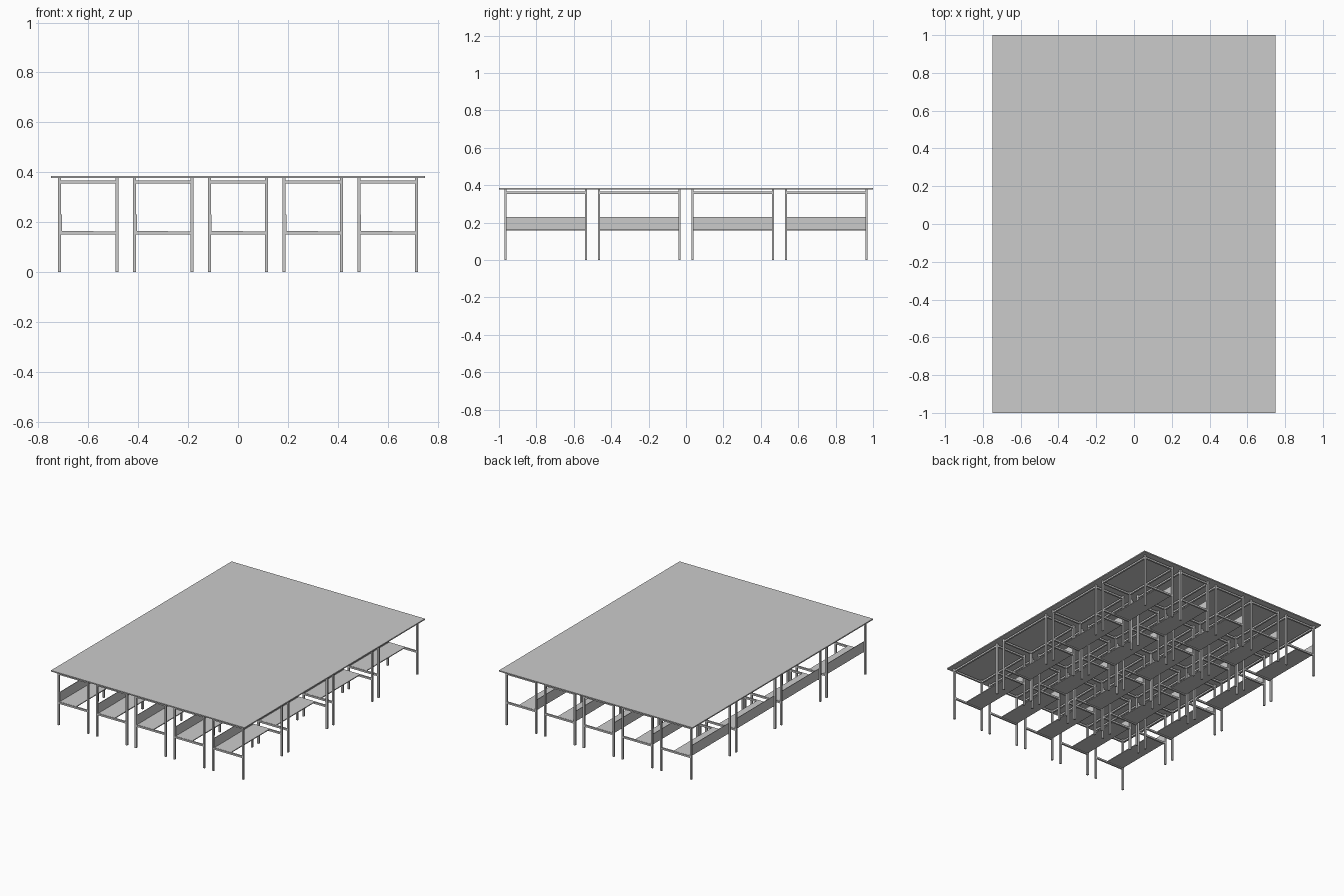
import bpy, bmesh
from mathutils import Vector

if "Cube" in bpy.data.objects:
    bpy.data.objects.remove(bpy.data.objects["Cube"])


def boxes(name, specs):
    """One mesh made of axis-aligned boxes given as (lower corner, upper corner)."""
    bm = bmesh.new()
    for lo, hi in specs:
        lo, hi = Vector(lo), Vector(hi)
        made = bmesh.ops.create_cube(bm, size=1)["verts"]
        for v in made:
            v.co = Vector(((lo[i] + hi[i]) / 2 + v.co[i] * (hi[i] - lo[i])) for i in range(3))
    mesh = bpy.data.meshes.new(name)
    bm.to_mesh(mesh)
    bm.free()
    return mesh


CX, CY = 0.30, 0.50      # desk size
LX, LY = 0.115, 0.215    # leg centres
T = 0.006                # half tube thickness
TOP = 0.385
UNDER = 0.377

# desk top
top = boxes("desk_top", [((-CX / 2, -CY / 2, UNDER), (CX / 2, CY / 2, TOP))])

# four square legs
legs = boxes("legs", [((x - T, y - T, 0), (x + T, y + T, UNDER))
                      for x in (-LX, LX) for y in (-LY, LY)])

# upper rails on all sides, lower rails at the two ends
rails = []
for s in (-1, 1):
    y, x = s * LY, s * LX
    for z0, z1 in ((0.354, 0.366), (0.151, 0.163)):
        rails.append(((-LX + T, y - T, z0), (LX - T, y + T, z1)))
    rails.append(((x - T, -LY + T, 0.354), (x + T, LY - T, 0.366)))
frame = boxes("rails", rails)

# book shelf with upright back panel
shelf = boxes("shelf", [((-LX + T, -LY, 0.158), (0.02, LY, 0.164))])
panel = boxes("shelf_back", [((-LX + T - 0.001, -LY, 0.158), (-LX + T + 0.003, LY, 0.23))])

# 5 x 4 block of desks
for i in range(5):
    for j in range(4):
        for mesh in (top, legs, frame, shelf, panel):
            ob = bpy.data.objects.new(f"{mesh.name}_{i}_{j}", mesh)
            ob.location = ((i - 2) * CX, (j - 1.5) * CY, 0)
            bpy.context.collection.objects.link(ob)
